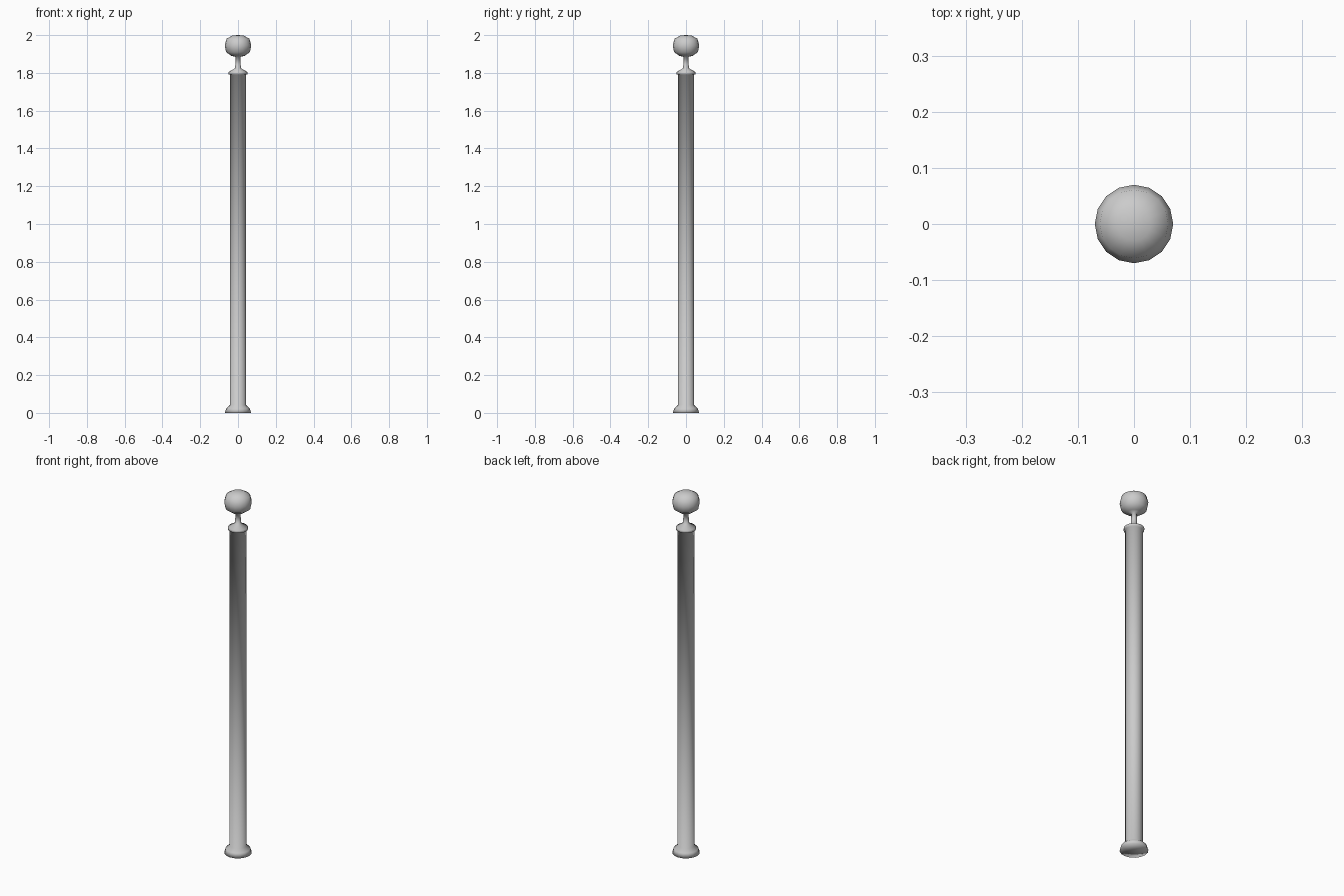
import bpy
import bmesh
from math import cos, sin, pi

cube = bpy.data.objects.get("Cube")
if cube:
    bpy.data.objects.remove(cube, do_unlink=True)

SIDES = 16

grey = bpy.data.materials.new("light_grey")
grey.use_nodes = True
colour = (0.6, 0.6, 0.6, 1)
grey.diffuse_color = colour
grey.node_tree.nodes["Principled BSDF"].inputs["Base Color"].default_value = colour


def lathe(name, profile):
    """Turn (radius, height) points around z, with closed ends and smooth shading."""
    bm = bmesh.new()
    rings = []
    for r, z in profile:
        if r == 0:
            rings.append([bm.verts.new((0, 0, z))] * SIDES)
        else:
            rings.append([bm.verts.new((r * cos(2 * pi * i / SIDES),
                                        r * sin(2 * pi * i / SIDES), z))
                          for i in range(SIDES)])
    for low, high in zip(rings, rings[1:]):
        for i in range(SIDES):
            j = (i + 1) % SIDES
            corners = dict.fromkeys((low[i], low[j], high[j], high[i]))
            bm.faces.new(list(corners))
    bmesh.ops.recalc_face_normals(bm, faces=bm.faces[:])
    for face in bm.faces:
        face.smooth = True
    mesh = bpy.data.meshes.new(name)
    bm.to_mesh(mesh)
    bm.free()
    mesh.materials.append(grey)
    obj = bpy.data.objects.new(name, mesh)
    bpy.context.collection.objects.link(obj)
    return obj


# One turned post: flared foot, long shaft, collar, thin neck and ball finial
foot = [(0, 0), (0.07, 0), (0.062, 0.025), (0.043, 0.042)]
collar = [(0.043, 1.79), (0.05, 1.792), (0.05, 1.805), (0.015, 1.825)]
ball = [(0.013, 1.885), (0.035, 1.89), (0.063, 1.91), (0.07, 1.945),
        (0.061, 1.98), (0.03, 1.998), (0, 2)]
lathe("turned_post", foot + collar + ball)
